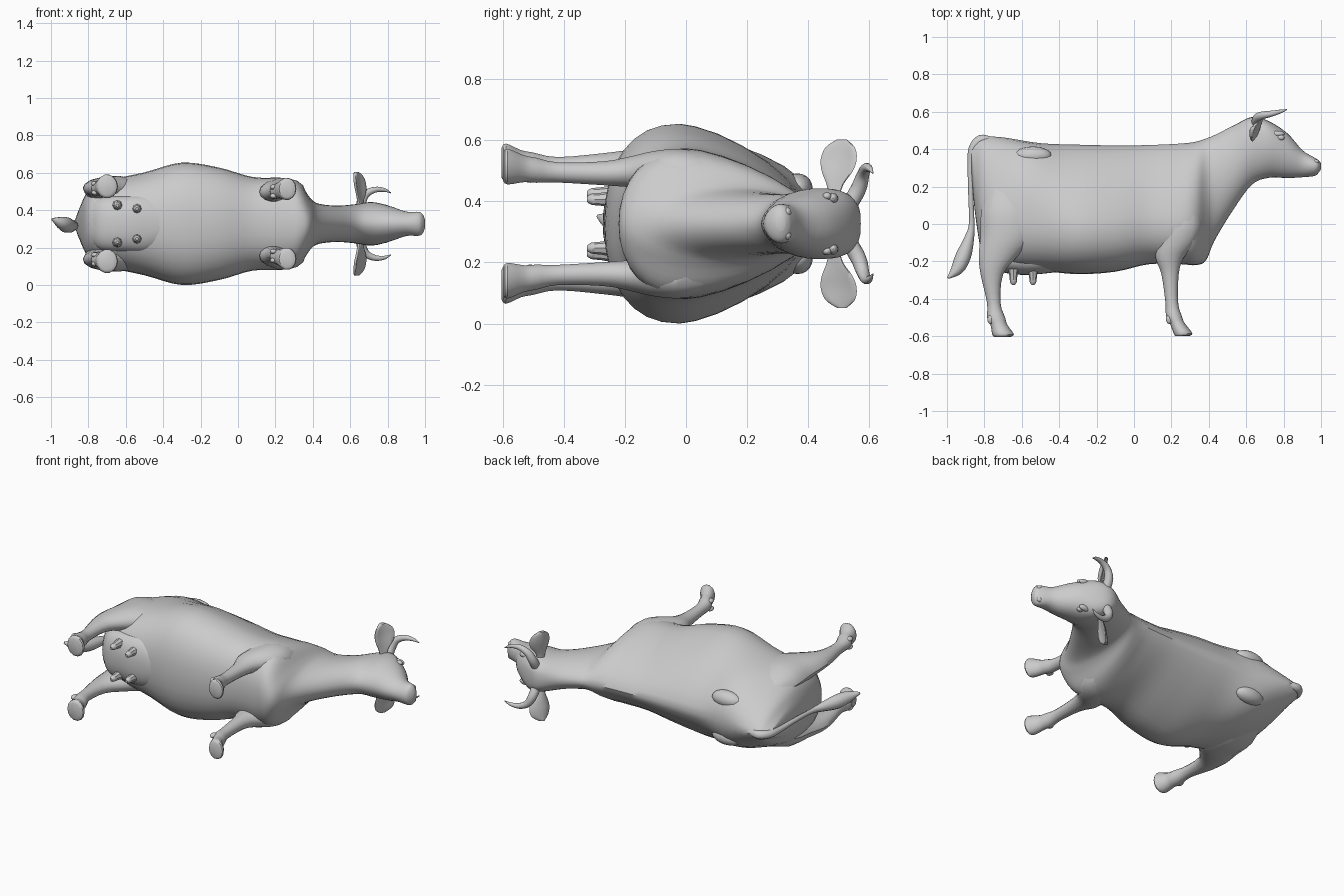
import bpy, bmesh, math
from mathutils import Vector

old = bpy.data.objects.get("Cube")
if old:
    bpy.data.objects.remove(old)

MID = 0.327   # height of the animal's plane of symmetry as it lies on its side
hide = bpy.data.materials.new("grey hide")
hide.use_nodes = True
hide.diffuse_color = (0.6, 0.6, 0.6, 1)
hide.node_tree.nodes["Principled BSDF"].inputs["Base Color"].default_value = (0.6, 0.6, 0.6, 1)


def finish(name, bm, mirror):
    bmesh.ops.recalc_face_normals(bm, faces=bm.faces)
    me = bpy.data.meshes.new(name)
    bm.to_mesh(me)
    bm.free()
    ob = bpy.data.objects.new(name, me)
    bpy.context.collection.objects.link(ob)
    ob.location.z = MID
    me.materials.append(hide)
    bpy.ops.object.select_all(action='DESELECT')
    ob.select_set(True)
    bpy.context.view_layer.objects.active = ob
    bpy.ops.object.shade_smooth_by_angle(angle=math.radians(40))
    if mirror:
        m = ob.modifiers.new("other side", 'MIRROR')
        m.use_axis = (False, False, True)
        m.use_mirror_merge = False


def spline(rows, steps):
    """Catmull-Rom interpolation of every column."""
    out = []
    for i in range(len(rows) - 1):
        p0, p1, p2, p3 = (rows[min(max(j, 0), len(rows) - 1)] for j in range(i - 1, i + 3))
        for s in range(steps):
            t = s / steps
            out.append([0.5 * (2 * b + (c - a) * t + (2 * a - 5 * b + 4 * c - d) * t * t
                               + (3 * b - a - 3 * c + d) * t ** 3)
                        for a, b, c, d in zip(p0, p1, p2, p3)])
    return out + [list(rows[-1])]


def circle(n):
    return [(math.cos(2 * math.pi * k / n), math.sin(2 * math.pi * k / n)) for k in range(n)]


def loft(name, rings, mirror=False):
    bm = bmesh.new()
    vs = [[bm.verts.new(p) for p in r] for r in rings]
    n = len(vs[0])
    for a, b in zip(vs, vs[1:]):
        for i in range(n):
            j = (i + 1) % n
            bm.faces.new((a[i], a[j], b[j], b[i]))
    bm.faces.new(vs[0])
    bm.faces.new(vs[-1])
    finish(name, bm, mirror)


def bump(x, centre, width):
    return math.exp(-((x - centre) / width) ** 2)


def trunk(name, rows, steps=4):
    """Rows: x, top, bottom, half width, height of the widest point."""
    rings = []
    for x, top, bot, hw, mid in spline(rows, steps):
        # Peaked back and full belly, rounder neck, square hips and poll
        f = min(max((x - 0.25) / 0.3, 0), 1)
        upper = 1.5 + 0.65 * f + 0.6 * bump(x, -0.56, 0.13) + 0.9 * bump(x, 0.67, 0.09)
        ring = []
        for c, s in circle(32):
            e = 2 / upper if s > 0 else 2 / (2.3 - 0.4 * f)
            h = top - mid if s > 0 else mid - bot
            ring.append((x, mid + h * math.copysign(abs(s) ** e, s),
                         hw * math.copysign(abs(c) ** e, c)))
        rings.append(ring)
    loft(name, rings)


def limb(name, rows, steps=3, n=14):
    """Rows: y, x centre, z centre, x radius, z radius."""
    loft(name, [[(x + rx * c, y, z + rz * s) for c, s in circle(n)]
                for y, x, z, rx, rz in spline(rows, steps)], True)


def tube(name, rows, mirror=False):
    """Rows: x, y, z, radius."""
    rows = spline(rows, 4)
    pts = [Vector(r[:3]) for r in rows]
    rings = []
    for i, r in enumerate(rows):
        t = (pts[min(i + 1, len(pts) - 1)] - pts[max(i - 1, 0)]).normalized()
        u = t.cross(Vector((0, 0, 1))).normalized()
        v = t.cross(u)
        rings.append([pts[i] + r[3] * (u * c + v * s) for c, s in circle(10)])
    loft(name, rings, mirror)


def ball(name, centre, size):
    bm = bmesh.new()
    bmesh.ops.create_uvsphere(bm, u_segments=16, v_segments=10, radius=1)
    for v in bm.verts:
        v.co = Vector([c + s * p for c, s, p in zip(centre, size, v.co)])
    finish(name, bm, True)


# Barrel, chest, neck and head in one skin
trunk("body_and_head", [
    (-0.868, 0.42, 0.26, 0.03, 0.36),
    (-0.845, 0.45, 0.02, 0.09, 0.18),
    (-0.80, 0.466, -0.19, 0.175, 0.07),
    (-0.70, 0.463, -0.235, 0.23, 0.04),
    (-0.50, 0.432, -0.25, 0.275, 0.01),
    (-0.30, 0.424, -0.268, 0.327, -0.02),
    (-0.10, 0.42, -0.255, 0.30, -0.02),
    (0.08, 0.422, -0.215, 0.25, 0.0),
    (0.25, 0.43, -0.215, 0.245, 0.0),
    (0.33, 0.44, -0.22, 0.215, 0.0),
    (0.385, 0.457, -0.195, 0.14, 0.08),
    (0.43, 0.475, -0.09, 0.108, 0.18),
    (0.53, 0.525, 0.075, 0.097, 0.30),
    (0.63, 0.572, 0.21, 0.105, 0.42),
    (0.72, 0.55, 0.247, 0.116, 0.43),
    (0.82, 0.485, 0.246, 0.092, 0.38),
    (0.90, 0.395, 0.25, 0.065, 0.325),
    (0.965, 0.355, 0.257, 0.064, 0.31),
    (0.988, 0.34, 0.275, 0.05, 0.31),
    (1.0, 0.325, 0.295, 0.022, 0.31),
])

# Hip bones standing out above the flank
ball("hip_bones", (-0.54, 0.365, 0.115), (0.10, 0.05, 0.05))

# Hind legs from thigh to hoof, with a rounded sole
limb("hind_legs", [
    (0.24, -0.67, 0.13, 0.09, 0.05),
    (0.08, -0.67, 0.165, 0.145, 0.083),
    (-0.06, -0.67, 0.18, 0.15, 0.077),
    (-0.17, -0.725, 0.19, 0.105, 0.055),
    (-0.27, -0.76, 0.19, 0.06, 0.042),
    (-0.42, -0.75, 0.185, 0.036, 0.034),
    (-0.50, -0.737, 0.192, 0.048, 0.042),
    (-0.54, -0.722, 0.197, 0.045, 0.045),
    (-0.59, -0.70, 0.20, 0.058, 0.064),
    (-0.605, -0.705, 0.20, 0.04, 0.048),
])

# Front legs from shoulder to hoof
limb("front_legs", [
    (0.14, 0.25, 0.16, 0.09, 0.05),
    (0.0, 0.245, 0.175, 0.115, 0.07),
    (-0.10, 0.225, 0.175, 0.105, 0.065),
    (-0.18, 0.19, 0.17, 0.075, 0.052),
    (-0.27, 0.193, 0.165, 0.046, 0.04),
    (-0.42, 0.202, 0.168, 0.034, 0.034),
    (-0.49, 0.213, 0.175, 0.042, 0.042),
    (-0.53, 0.231, 0.18, 0.04, 0.045),
    (-0.585, 0.262, 0.187, 0.05, 0.06),
    (-0.60, 0.255, 0.187, 0.035, 0.045),
])

# Dewclaws tucked behind each pastern
for part, x, z in (("hind", -0.765, 0.19), ("front", 0.19, 0.172)):
    for s in (-1, 1):
        ball(part + "_dewclaws", (x, -0.51, z + s * 0.024), (0.019, 0.025, 0.014))

# Udder and teats
trunk("udder", [
    (-0.80, -0.08, -0.19, 0.09, -0.14),
    (-0.73, -0.06, -0.25, 0.14, -0.17),
    (-0.60, -0.06, -0.272, 0.15, -0.18),
    (-0.48, -0.06, -0.265, 0.15, -0.18),
    (-0.36, -0.12, -0.25, 0.10, -0.18),
])
for x, z in ((-0.645, 0.098), (-0.54, 0.08)):
    limb("teats", [(y, x, z, r, r) for y, r in
                   ((-0.24, 0.028), (-0.28, 0.021), (-0.31, 0.018), (-0.325, 0.008))], 2, 8)

# Tail and its tuft
tube("tail", [
    (-0.77, 0.445, 0, 0.022), (-0.82, 0.45, 0, 0.026),
    (-0.86, 0.405, 0, 0.024), (-0.872, 0.32, 0, 0.018),
    (-0.872, 0.15, 0, 0.014), (-0.868, 0.0, -0.01, 0.015),
    (-0.882, -0.08, -0.012, 0.027), (-0.912, -0.17, -0.008, 0.041),
    (-0.945, -0.24, 0.005, 0.034), (-0.994, -0.288, 0.025, 0.006),
])

# Horns curving outward, then forward
tube("horns", [
    (0.655, 0.54, 0.07, 0.027), (0.66, 0.565, 0.115, 0.026),
    (0.685, 0.58, 0.16, 0.021), (0.735, 0.59, 0.183, 0.016),
    (0.785, 0.602, 0.18, 0.01), (0.818, 0.612, 0.165, 0.002),
], True)

# Leaf-shaped ears, cupped toward the front
loft("ears", [[(x + 0.45 * h * c + 0.012 * s + 0.35 * h * c * c, y + h * c, z)
               for c, s in circle(14)]
              for z, y, x, h in spline([(0.09, 0.485, 0.655, 0.018), (0.13, 0.488, 0.65, 0.028),
                                        (0.17, 0.495, 0.645, 0.05), (0.21, 0.50, 0.638, 0.059),
                                        (0.25, 0.505, 0.634, 0.048), (0.276, 0.51, 0.632, 0.015)], 3)],
     True)

# Eyes, brows and nostrils
ball("eyes", (0.785, 0.462, 0.09), (0.02, 0.015, 0.013))
ball("brows", (0.765, 0.482, 0.083), (0.04, 0.016, 0.018))
ball("nostrils", (0.972, 0.332, 0.038), (0.018, 0.013, 0.015))
